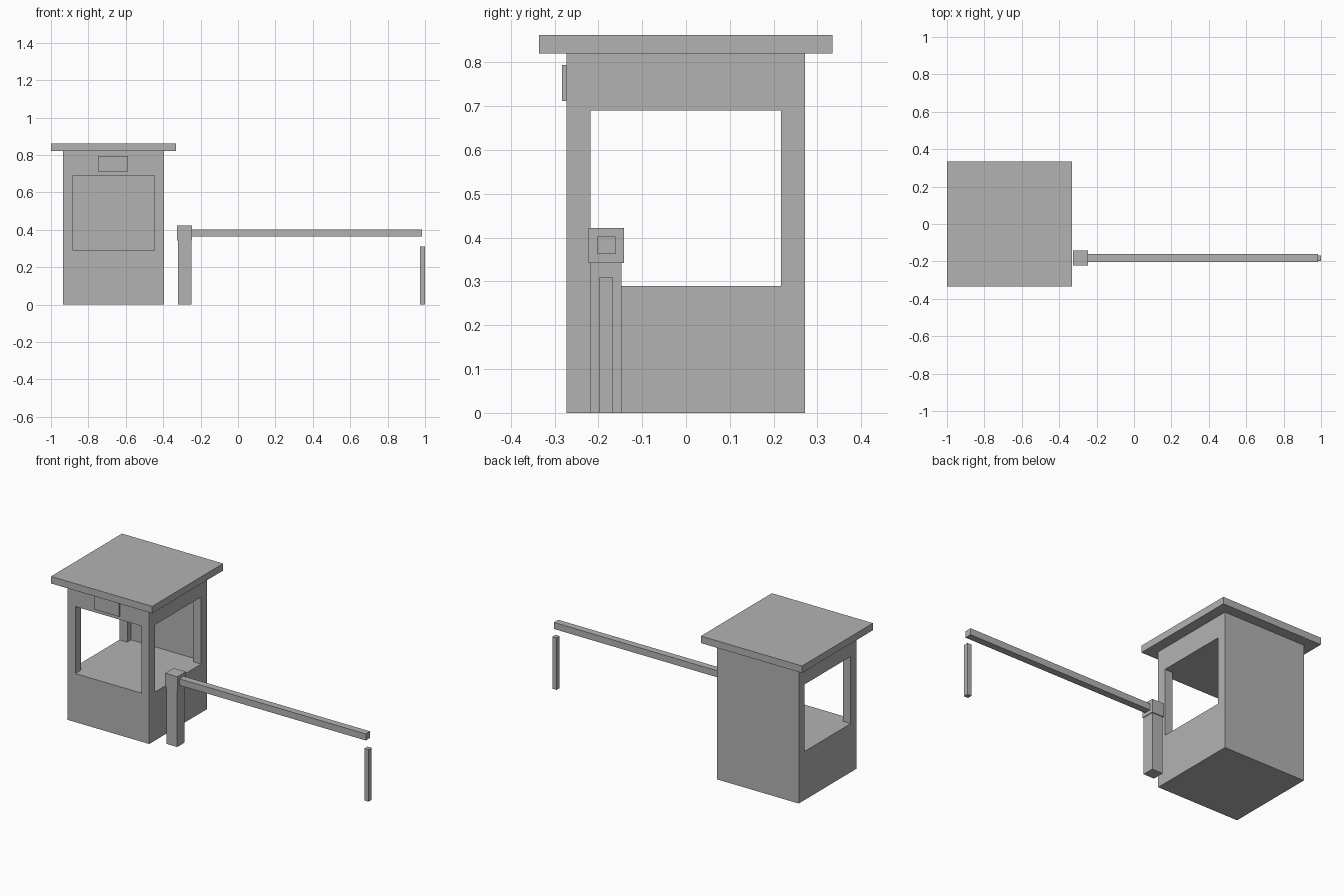
import bpy

if "Cube" in bpy.data.objects:
    bpy.data.objects.remove(bpy.data.objects["Cube"])

grey = bpy.data.materials.new("plain_grey")
grey.diffuse_color = (0.45, 0.45, 0.45, 1)
grey.use_nodes = True
grey.node_tree.nodes["Principled BSDF"].inputs["Base Color"].default_value = grey.diffuse_color


def box(name, x, y, z):
    """Box from (min, max) ranges on each axis."""
    bpy.ops.mesh.primitive_cube_add(size=1)
    ob = bpy.context.object
    ob.name = ob.data.name = name
    for v in ob.data.vertices:
        v.co = [r[0] + (c + 0.5) * (r[1] - r[0]) for c, r in zip(v.co, (x, y, z))]
    ob.data.materials.append(grey)
    return ob


# Booth outline and window heights
X0, X1 = -0.935, -0.395
Y0, Y1 = -0.273, 0.272
SILL, LINTEL, TOP = 0.29, 0.69, 0.82
POST = 0.052

# Solid base, header and overhanging flat roof
box("booth_base", (X0, X1), (Y0, Y1), (0, SILL))
box("booth_header", (X0, X1), (Y0, Y1), (LINTEL, TOP))
box("roof", (-1.0, -0.332), (-0.335, 0.334), (TOP, 0.862))

# Four corner posts around the open windows
for xs, xr in (("left", (X0, X0 + POST)), ("right", (X1 - POST, X1))):
    for ys, yr in (("front", (Y0, Y0 + POST + 0.003)), ("back", (Y1 - POST - 0.003, Y1))):
        box(f"{ys}_{xs}_corner_post", xr, yr, (SILL, LINTEL))

# Thin closed back wall between the rear posts
box("back_wall", (X0 + POST, X1 - POST), (Y1 - 0.018, Y1), (SILL, LINTEL))

# Sign plate above the front window
box("sign_plate", (-0.748, -0.587), (Y0 - 0.01, Y0), (0.712, 0.794))

# Barrier: post, pivot housing, arm and end rest
box("barrier_post", (-0.32, -0.249), (-0.218, -0.147), (0, 0.342))
box("pivot_housing", (-0.325, -0.245), (-0.222, -0.142), (0.342, 0.422))
box("barrier_arm", (-0.25, 0.985), (-0.202, -0.161), (0.363, 0.402))
box("arm_rest_post", (0.972, 1.0), (-0.197, -0.168), (0, 0.31))
